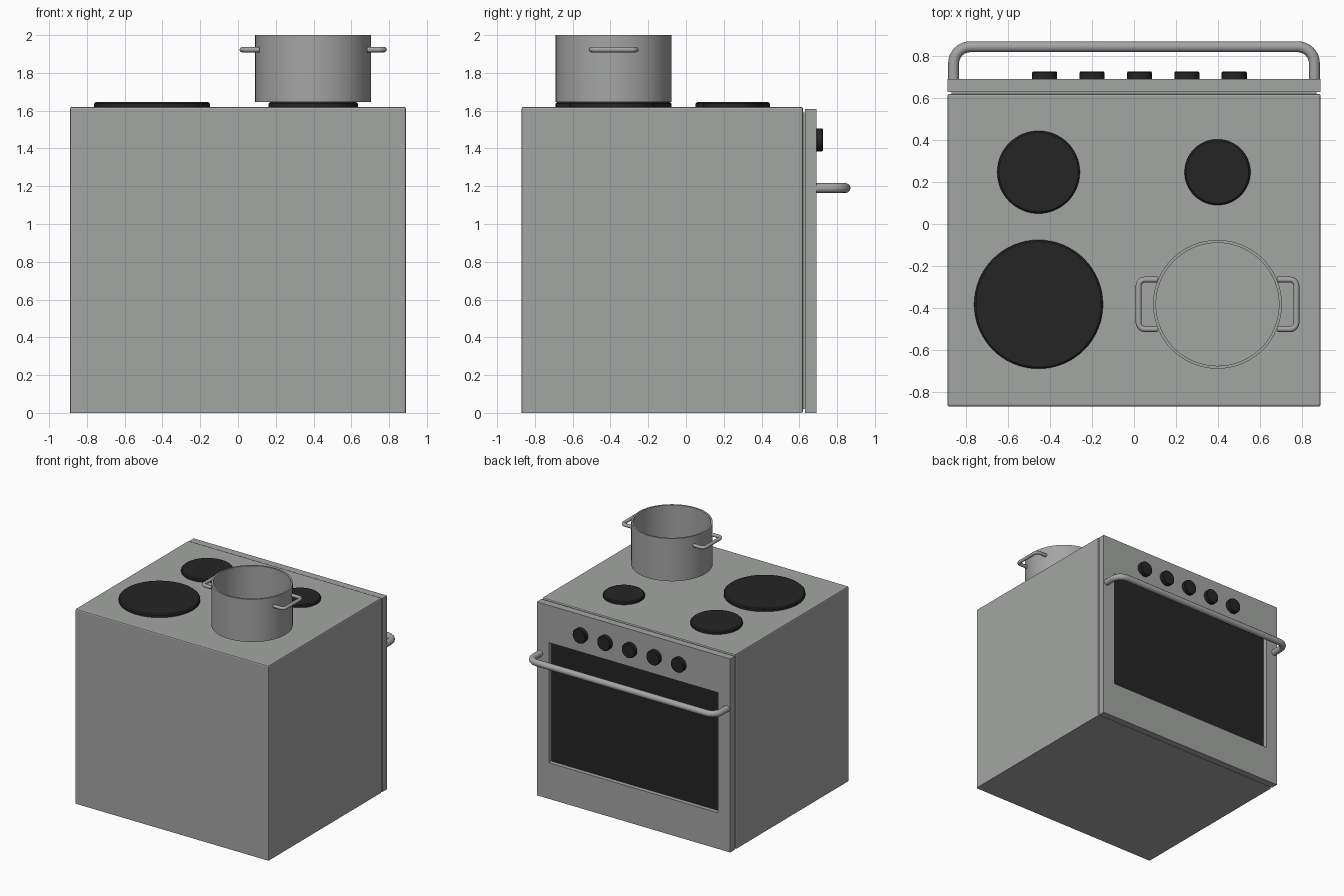
import bpy, bmesh, math
from mathutils import Vector

if "Cube" in bpy.data.objects:
    bpy.data.objects.remove(bpy.data.objects["Cube"])


def material(name, rgb):
    m = bpy.data.materials.new(name)
    m.diffuse_color = (*rgb, 1)
    m.use_nodes = True
    m.node_tree.nodes["Principled BSDF"].inputs["Base Color"].default_value = m.diffuse_color
    return m


STEEL = material("steel grey", (0.37, 0.38, 0.37))
BLACK = material("matte black", (0.018, 0.018, 0.018))


def finish(name, bm, *mats, smooth=False):
    bmesh.ops.recalc_face_normals(bm, faces=bm.faces)
    me = bpy.data.meshes.new(name)
    bm.to_mesh(me)
    bm.free()
    ob = bpy.data.objects.new(name, me)
    bpy.context.collection.objects.link(ob)
    for m in mats:
        me.materials.append(m)
    if smooth:
        smooth_object(ob)
    return ob


def smooth_object(ob):
    bpy.ops.object.select_all(action='DESELECT')
    ob.select_set(True)
    bpy.context.view_layer.objects.active = ob
    bpy.ops.object.shade_smooth_by_angle(angle=math.radians(35))


def box_mesh(lo, hi):
    bm = bmesh.new()
    bmesh.ops.create_cube(bm, size=1)
    lo, hi = Vector(lo), Vector(hi)
    for v in bm.verts:
        v.co = Vector([lo[i] + (v.co[i] + 0.5) * (hi[i] - lo[i]) for i in range(3)])
    return bm


def lathe(name, profile, loc, mat, axis='Z', n=64):
    """Spin (radius, height) points; axis 'Y' lays the result along +y."""
    bm = bmesh.new()
    vs = [bm.verts.new((r, 0, z)) for r, z in profile]
    es = [bm.edges.new(p) for p in zip(vs, vs[1:])]
    bmesh.ops.spin(bm, geom=vs + es, axis=(0, 0, 1), cent=(0, 0, 0),
                   angle=2 * math.pi, steps=n, use_duplicate=False)
    bmesh.ops.remove_doubles(bm, verts=bm.verts, dist=0.0002)
    ob = finish(name, bm, mat, smooth=True)
    ob.location = loc
    if axis == 'Y':
        ob.rotation_euler.x = -math.pi / 2
    return ob


def tube(name, pts, corner, radius, mat):
    """Round bar along a path with rounded corners."""
    pts = [Vector(p) for p in pts]
    path = [pts[0]]
    for a, b, c in zip(pts, pts[1:], pts[2:]):
        u, w = (a - b).normalized(), (c - b).normalized()
        mid = b + (u + w) * corner
        for i in range(9):
            t = i / 8 * math.pi / 2
            path.append(mid - w * corner * math.cos(t) - u * corner * math.sin(t))
    path.append(pts[-1])
    cu = bpy.data.curves.new(name, 'CURVE')
    cu.dimensions = '3D'
    cu.bevel_depth = radius
    cu.bevel_resolution = 4
    cu.use_fill_caps = True
    sp = cu.splines.new('POLY')
    sp.points.add(len(path) - 1)
    for p, co in zip(sp.points, path):
        p.co = (*co, 1)
    cu.materials.append(mat)
    ob = bpy.data.objects.new(name, cu)
    bpy.context.collection.objects.link(ob)
    bpy.ops.object.select_all(action='DESELECT')
    ob.select_set(True)
    bpy.context.view_layer.objects.active = ob
    bpy.ops.object.convert(target='MESH')
    smooth_object(bpy.context.object)


# Stove body with softened edges
W = 0.89
bm = box_mesh((-W, -0.87, 0), (W, 0.62, 1.62))
edges = [e for e in bm.edges if any(v.co.z > 1 for v in e.verts) or
         all(v.co.y > 0 for v in e.verts)]
bmesh.ops.bevel(bm, geom=edges, offset=0.01, segments=2, profile=0.5, affect='EDGES')
finish("stove_body", bm, STEEL)

# Recessed strip joining body and control panel
finish("panel_joint", box_mesh((-W + .02, 0.60, 0.02), (W - .02, 0.64, 1.59)), STEEL)

# Control panel with recessed oven window
bm = box_mesh((-W, 0.63, 0), (W, 0.69, 1.61))
face = max(bm.faces, key=lambda f: f.calc_center_median().y)
bmesh.ops.inset_individual(bm, faces=[face], thickness=0.1)
for v in face.verts:
    v.co.x = math.copysign(0.78, v.co.x)
    v.co.z = 1.30 if v.co.z > 0.8 else 0.30
glass = bmesh.ops.extrude_discrete_faces(bm, faces=[face])["faces"][0]
for v in glass.verts:
    v.co.y -= 0.035
glass.material_index = 1
finish("oven_panel", bm, STEEL, BLACK)

# Oven door handle
tube("oven_handle", [(-0.86, 0.68, 1.19), (-0.86, 0.845, 1.19),
                     (0.86, 0.845, 1.19), (0.86, 0.68, 1.19)], 0.08, 0.026, STEEL)

# Control knobs
for i in range(5):
    lathe(f"knob_{i + 1}", [(0, -0.01), (0.06, -0.01), (0.06, 0.031), (0.056, 0.036), (0, 0.036)],
          (0.026 + (i - 2) * 0.226, 0.69, 1.445), BLACK, 'Y', 32)

# Hot plates
for name, x, y, r in (("back_left", -0.455, 0.247, 0.197), ("back_right", 0.398, 0.247, 0.157),
                      ("front_left", -0.455, -0.383, 0.307), ("front_right", 0.398, -0.383, 0.237)):
    lathe("hot_plate_" + name, [(0, -0.01), (r, -0.01), (r, 0.017), (r - 0.008, 0.025), (0, 0.025)],
          (x, y, 1.62), BLACK)

# Cooking pot, open at the top
PX, PY = 0.398, -0.383
lathe("pot", [(0, 0), (0.307, 0), (0.307, 0.355), (0.293, 0.355), (0.293, 0.014), (0, 0.014)],
      (PX, PY, 1.645), STEEL)

# Pot handles
for side, s in (("left", -1), ("right", 1)):
    x0, x1 = PX + s * 0.277, PX + s * 0.376
    x0 = PX + s * 0.285
    tube(f"pot_handle_{side}", [(x0, PY - 0.118, 1.923), (x1, PY - 0.118, 1.923),
                                (x1, PY + 0.118, 1.923), (x0, PY + 0.118, 1.923)],
         0.03, 0.014, STEEL)
